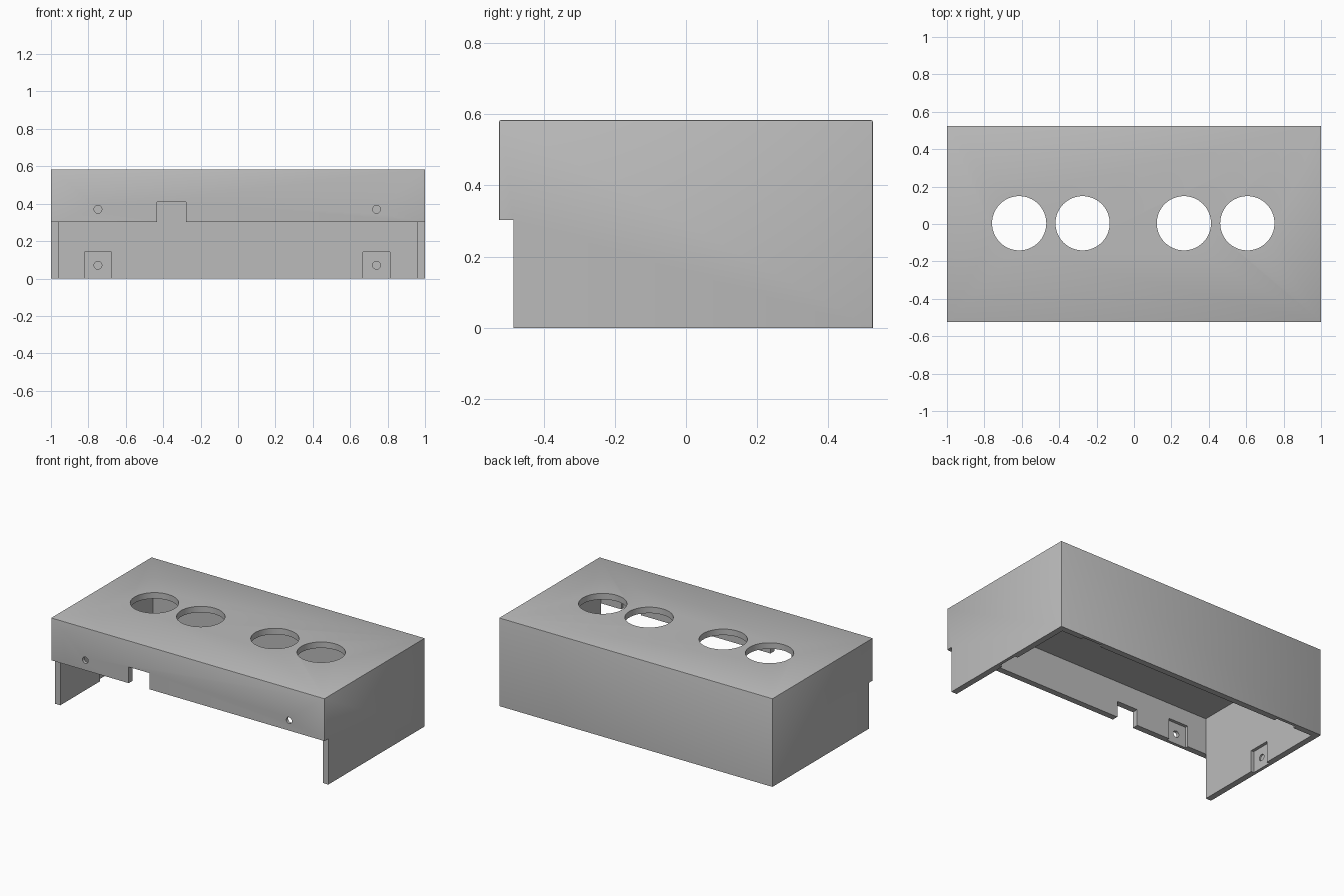
import bpy
import bmesh
from math import radians
from mathutils import Matrix, Vector

if "Cube" in bpy.data.objects:
    bpy.data.objects.remove(bpy.data.objects["Cube"])

L, W, H, T = 2.0, 1.05, 0.583, 0.04      # outer size and wall thickness
X, Y = L / 2, W / 2
OFF = 0.004                              # slight offset of the hole pattern

grey = bpy.data.materials.new("grey_plastic")
grey.use_nodes = True
grey.diffuse_color = (0.5, 0.5, 0.5, 1)
grey.node_tree.nodes["Principled BSDF"].inputs["Base Color"].default_value = (0.5, 0.5, 0.5, 1)


def make_object(name, bm):
    mesh = bpy.data.meshes.new(name)
    bm.to_mesh(mesh)
    bm.free()
    mesh.materials.append(grey)
    obj = bpy.data.objects.new(name, mesh)
    bpy.context.collection.objects.link(obj)
    return obj


def box(name, lo, hi):
    lo, hi = Vector(lo), Vector(hi)
    bm = bmesh.new()
    bmesh.ops.create_cube(bm, size=1, matrix=Matrix.Translation((lo + hi) / 2)
                          @ Matrix.Diagonal((*(hi - lo), 1)))
    return make_object(name, bm)


def cylinder(name, center, radius, depth, axis, sides=32):
    bm = bmesh.new()
    turn = Vector((0, 0, 1)).rotation_difference(Vector(axis)).to_matrix().to_4x4()
    bmesh.ops.create_cone(bm, cap_ends=True, segments=sides, radius1=radius, radius2=radius,
                          depth=depth, matrix=Matrix.Translation(center) @ turn)
    return make_object(name, bm)


def activate(obj):
    bpy.ops.object.select_all(action='DESELECT')
    bpy.context.view_layer.objects.active = obj
    obj.select_set(True)


def cut(target, cutter):
    cutter.hide_render = True
    mod = target.modifiers.new("cut", 'BOOLEAN')
    mod.operation, mod.solver, mod.object = 'DIFFERENCE', 'EXACT', cutter
    activate(target)
    bpy.ops.object.modifier_apply(modifier=mod.name)
    bpy.data.objects.remove(cutter)


# Outer shell with slightly softened top and corner edges
shell = box("enclosure_shell", (-X, -Y, 0), (X, Y, H))
bm = bmesh.new()
bm.from_mesh(shell.data)
edges = [e for e in bm.edges if max(v.co.z for v in e.verts) > H / 2]
bmesh.ops.bevel(bm, geom=edges, offset=0.004, segments=2, profile=0.5, affect='EDGES')
bm.to_mesh(shell.data)
bm.free()

# Hollow interior, open underneath
cut(shell, box("cavity", (-X + T, -Y + T, -0.1), (X - T, Y - T, H - T)))

# Front wall stops above the ground and has a cable notch
cut(shell, box("front_opening", (-1.1, -0.6, -0.1), (1.1, -Y + T, 0.303)))
cut(shell, box("cable_notch", (-0.432, -0.6, 0.2), (-0.278, -Y + T + 0.02, 0.41)))

# Four round holes in the top
for x in (-0.61, -0.271, 0.271, 0.61):
    cut(shell, cylinder("top_hole", (x - OFF, OFF, H), 0.145, 0.3, (0, 0, 1), 64))

# Shallow square pockets inside the walls, each with a small round hole
half, deep = 0.072, 0.02
for s in (-1, 1):
    x = s * 0.745 - OFF
    cut(shell, box("front_pocket", (x - half, -Y + T - deep, 0.2), (x + half, -Y + T + 0.05, 0.442)))
    cut(shell, cylinder("front_hole", (x, -Y, 0.37), 0.021, 0.2, (0, 1, 0)))
    cut(shell, box("back_pocket", (x - half, Y - T - 0.05, -0.1), (x + half, Y - T + deep, 0.142)))
    cut(shell, cylinder("back_hole", (x, Y - T, 0.071), 0.021, 0.06, (0, 1, 0)))
    wall = s * (X - T)
    a, b = sorted((wall - s * 0.05, wall + s * deep))
    cut(shell, box("side_pocket", (a, OFF - half, -0.1), (b, OFF + half, 0.142)))
    cut(shell, cylinder("side_hole", (wall, OFF, 0.071), 0.021, 0.06, (1, 0, 0)))

activate(shell)
bpy.ops.object.shade_smooth_by_angle(angle=radians(30))
